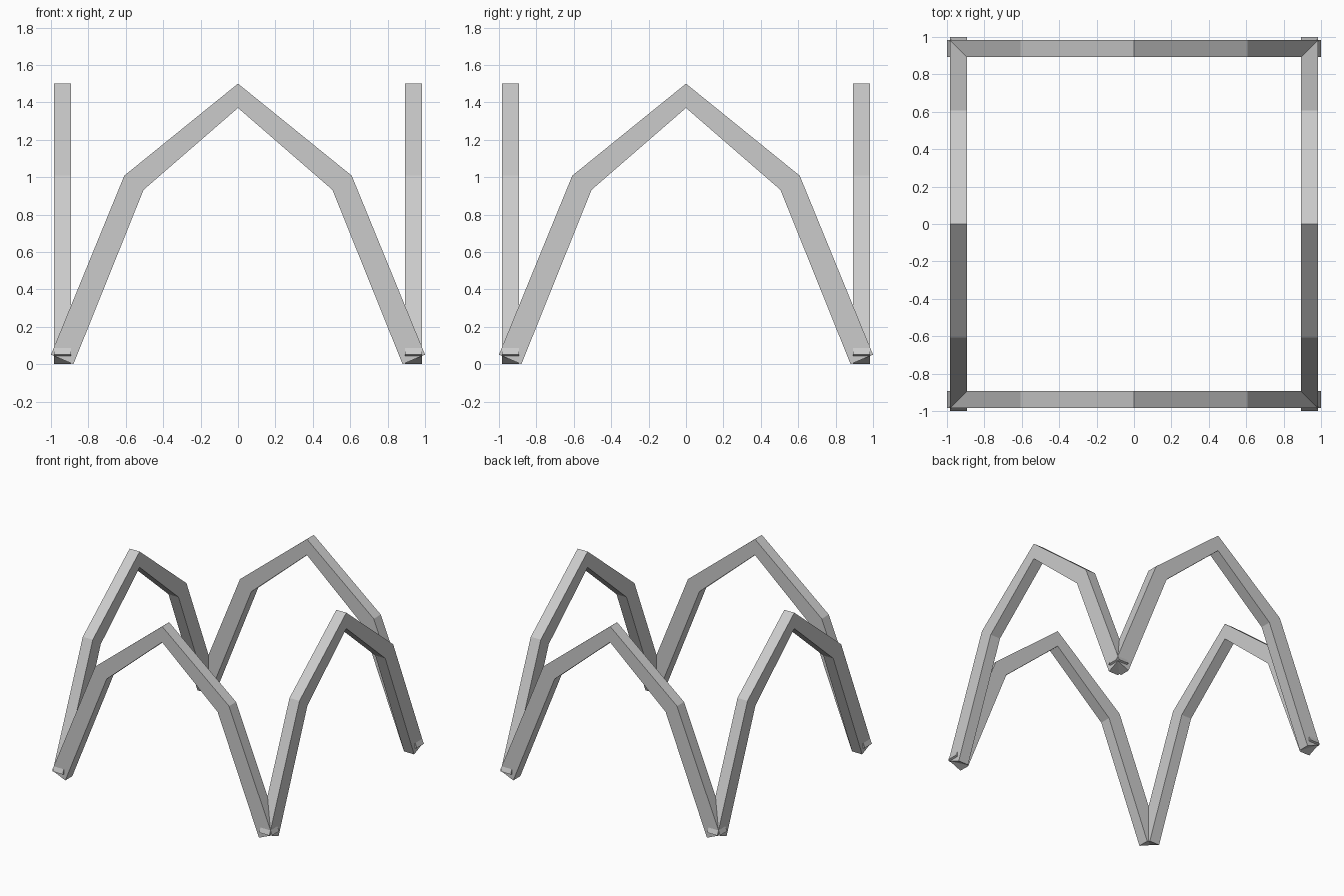
import bpy, bmesh
from math import pi
from mathutils import Matrix

if "Cube" in bpy.data.objects:
    bpy.data.objects.remove(bpy.data.objects["Cube"])

# Half outlines of one arch in (x, z), foot to peak
outer = [(1.0, 0.051), (0.608, 1.008), (0, 1.5)]
inner = [(0.88, 0.0), (0.505, 0.932), (0, 1.37)]
Y_OUT, Y_IN = -0.985, -0.894


def full(half):
    """Mirror a half outline into a left-to-right path."""
    return [(-x, z) for x, z in half] + [p for p in half[-2::-1]]


def arch(name, angle):
    """Bent square beam, closed at the feet, turned about z."""
    bm = bmesh.new()
    rings = []
    for (ox, oz), (ix, iz) in zip(full(outer), full(inner)):
        rings.append([bm.verts.new(c) for c in (
            (ox, Y_OUT, oz), (ox, Y_IN, oz), (ix, Y_IN, iz), (ix, Y_OUT, iz))])
    for a, b in zip(rings, rings[1:]):
        for i in range(4):
            j = (i + 1) % 4
            bm.faces.new((a[i], a[j], b[j], b[i]))
    bm.faces.new(rings[0])
    bm.faces.new(rings[-1])
    bmesh.ops.recalc_face_normals(bm, faces=bm.faces)
    bm.transform(Matrix.Rotation(angle, 4, 'Z'))
    mesh = bpy.data.meshes.new(name)
    bm.to_mesh(mesh)
    bm.free()
    bpy.context.collection.objects.link(bpy.data.objects.new(name, mesh))


# Four arches around the square
for k, side in enumerate(("front", "right", "back", "left")):
    arch(side + "_arch", k * pi / 2)
